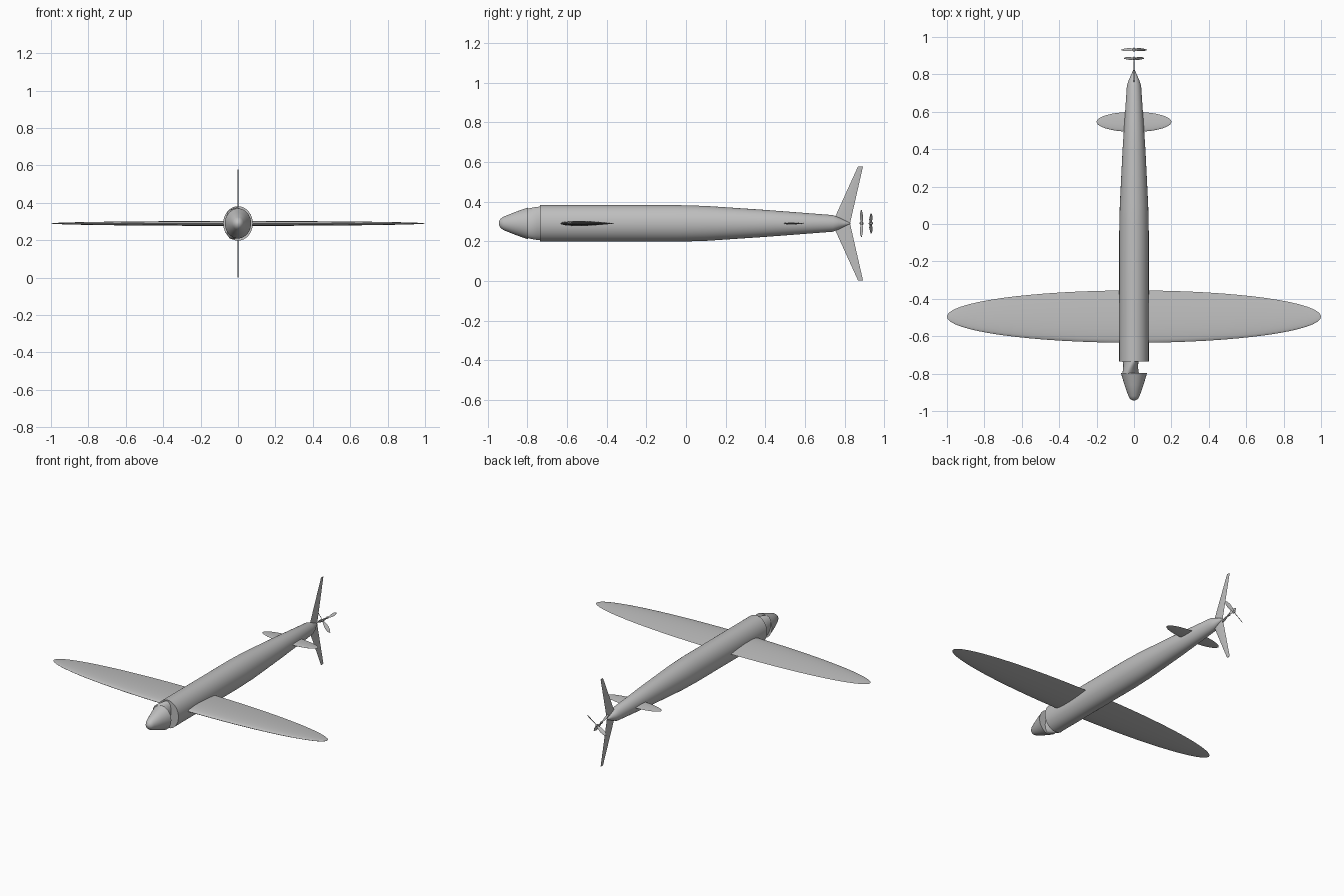
import bpy, bmesh, math
from mathutils import Matrix, Vector

cube = bpy.data.objects.get("Cube")
if cube:
    bpy.data.objects.remove(cube)

grey = bpy.data.materials.new("plain grey")
grey.use_nodes = True
grey.diffuse_color = (0.52, 0.52, 0.52, 1)
grey.node_tree.nodes["Principled BSDF"].inputs["Base Color"].default_value = (0.52, 0.52, 0.52, 1)

AXIS_Z = 0.29


def loft(name, rings, angle=30):
    """Skin a list of equal-length point rings and cap both ends."""
    bm = bmesh.new()
    loops = [[bm.verts.new(p) for p in ring] for ring in rings]
    n = len(loops[0])
    for a, b in zip(loops, loops[1:]):
        for i in range(n):
            j = (i + 1) % n
            bm.faces.new((a[i], a[j], b[j], b[i]))
    bm.faces.new(loops[0])
    bm.faces.new(loops[-1])
    bmesh.ops.recalc_face_normals(bm, faces=bm.faces)
    mesh = bpy.data.meshes.new(name)
    bm.to_mesh(mesh)
    bm.free()
    mesh.materials.append(grey)
    obj = bpy.data.objects.new(name, mesh)
    bpy.context.collection.objects.link(obj)
    bpy.ops.object.select_all(action='DESELECT')
    obj.select_set(True)
    bpy.context.view_layer.objects.active = obj
    bpy.ops.object.shade_smooth_by_angle(angle=math.radians(angle))
    return obj


def oval(y, rx, rz, cx=0.0, twist=0.0, n=48):
    """Elliptical ring across the body axis."""
    pts = []
    for i in range(n):
        a = math.tau * i / n
        x, z = rx * math.cos(a), rz * math.sin(a)
        pts.append((cx + x * math.cos(twist) - z * math.sin(twist), y,
                    AXIS_Z + x * math.sin(twist) + z * math.cos(twist)))
    return pts


def foil(chord, thick, n=12):
    """Closed section: (chordwise, height) with a blunt front and thin rear."""
    ts = [(1 - math.cos(math.pi * i / n)) / 2 for i in range(n + 1)]

    def h(t):
        return thick * 1.3 * math.sqrt(t) * (1 - t)
    up = [((t - 0.5) * chord, h(t)) for t in ts]
    down = [((t - 0.5) * chord, -h(t)) for t in ts[1:-1]]
    return up + down[::-1]


def elliptic_wing(name, span, chord, thick, y, steps=32):
    rings = []
    for i in range(steps + 1):
        a = math.pi * i / steps
        s = max(math.sin(a), 0.01)
        x = -span * math.cos(a)
        rings.append([(x, y + c, AXIS_Z + h) for c, h in foil(chord * s, thick * s)])
    return loft(name, rings, 60)


# Body with tapered tail cone
loft("fuselage", [oval(*s) for s in (
    (-0.735, 0.079, 0.092), (-0.04, 0.079, 0.092), (0.1, 0.076, 0.088),
    (0.4, 0.061, 0.068), (0.74, 0.038, 0.042), (0.77, 0.028, 0.03),
    (0.83, 0.001, 0.001))])

# Separate rounded nose, and the twisted neck that joins it to the body
loft("nose_cone", [oval(*s) for s in (
    (-0.797, 0.07, 0.08), (-0.86, 0.051, 0.058), (-0.92, 0.03, 0.034),
    (-0.935, 0.021, 0.023), (-0.942, 0.01, 0.011), (-0.944, 0.001, 0.001))])
loft("neck", [oval(-0.8 + 0.065 * t, 0.04, 0.076 + 0.01 * t, -0.018, 0.3 - 0.5 * t)
              for t in (0, 0.25, 0.5, 0.75, 1)])

# Main wing and tailplane
elliptic_wing("main_wing", 1.0, 0.28, 0.026, -0.495)
elliptic_wing("tailplane", 0.2, 0.107, 0.011, 0.546)

# Swept fins above and below the tail
for name, side in (("upper_fin", 1), ("lower_fin", -1)):
    rings = []
    for y, chord, height in ((0.782, 0.09, 0.0), (0.88, 0.025, 0.288)):
        rings.append([(h, y + c, AXIS_Z + side * height) for c, h in foil(chord, 0.004)])
    loft(name, rings, 60)


def propeller(name, y, radius, lean):
    """Two pitched blades on a small hub, leaning in the x-z plane."""
    spin = Matrix.Rotation(lean, 4, 'Y')
    for side in (1, -1):
        rings = []
        for t, width in ((0.05, 0.008), (0.3, 0.02), (0.6, 0.025), (0.85, 0.019), (1, 0.006)):
            pitch = math.radians(62 - 35 * t)
            ring = []
            for c, h in foil(width, 0.003, 6):
                py = c * math.sin(pitch) + h * math.cos(pitch)
                pz = c * math.cos(pitch) - h * math.sin(pitch)
                p = spin @ Vector((side * radius * t, py, side * pz))
                ring.append(p + Vector((0, y, AXIS_Z)))
            rings.append(ring)
        loft(name + ("_left_blade" if side > 0 else "_right_blade"), rings, 60)
    loft(name + "_hub", [oval(y + d, r, r, n=16) for d, r in
                         ((-0.011, 0.002), (-0.006, 0.007), (0.006, 0.007), (0.011, 0.002))])


# Pair of opposed tail propellers
propeller("front_propeller", 0.885, 0.085, math.radians(52))
propeller("rear_propeller", 0.932, 0.083, math.radians(-36))
